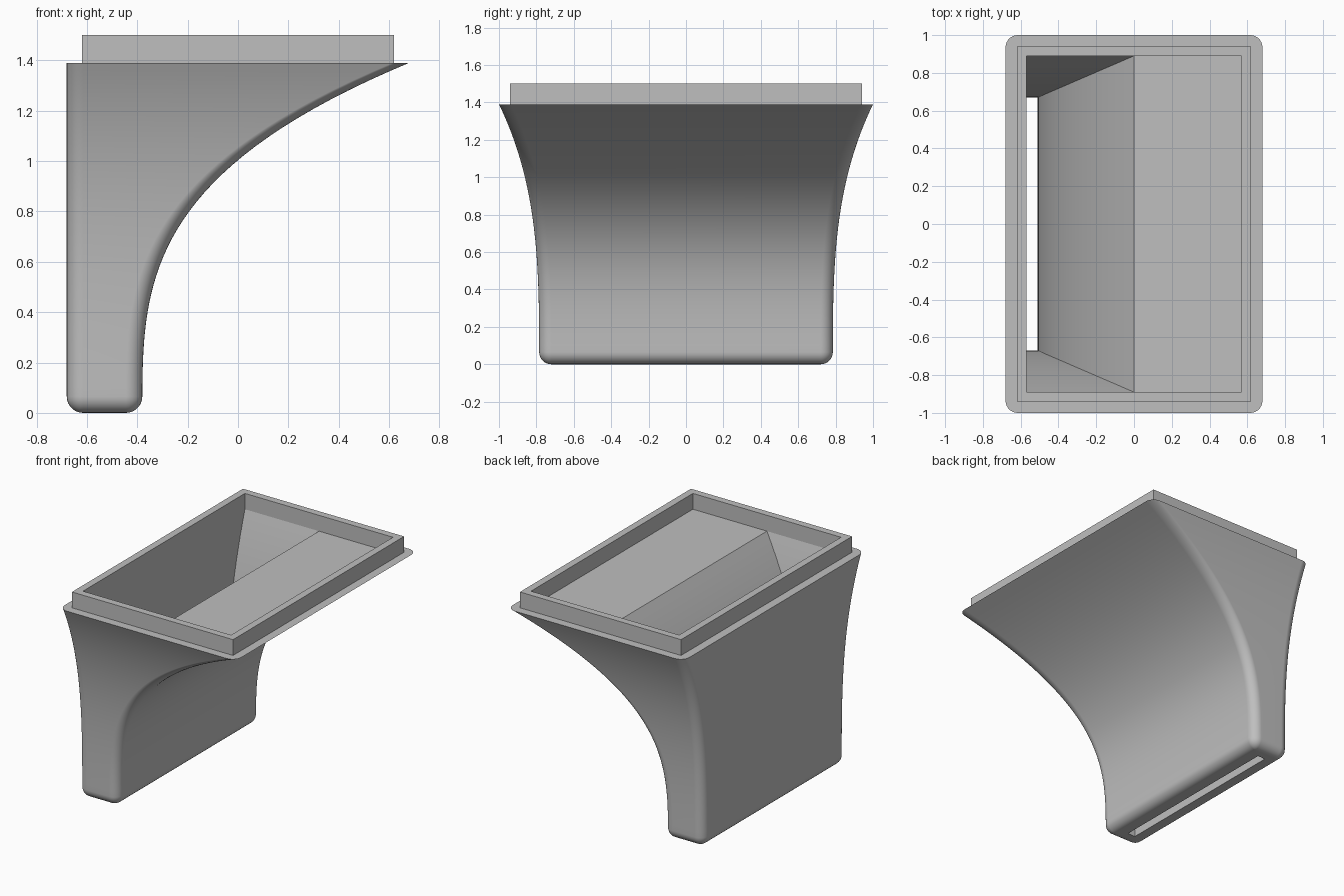
import bpy
import bmesh
import math

cube = bpy.data.objects.get("Cube")
if cube:
    bpy.data.objects.remove(cube)

TOP, RIM, R, SEG = 1.39, 1.5, 0.065, 7

grey = bpy.data.materials.new("plain grey")
grey.use_nodes = True
colour = (0.52, 0.52, 0.52, 1)
grey.diffuse_color = colour
grey.node_tree.nodes["Principled BSDF"].inputs["Base Color"].default_value = colour


def ring(x0, x1, y, z, r=0.0):
    """Rectangle with rounded corners, counter-clockwise from the +x +y corner."""
    pts = []
    corners = [(x1, y, -1, -1), (x0, y, 1, -1), (x0, -y, 1, 1), (x1, -y, -1, 1)]
    for i, (cx, cy, sx, sy) in enumerate(corners):
        for k in range(SEG + 1):
            a = (i + k / SEG) * math.pi / 2
            pts.append((cx + r * (sx + math.cos(a)), cy + r * (sy + math.sin(a)), z))
    return pts


def outer_size(z):
    f = (z / TOP) ** 3.15
    return -0.38 + 1.06 * f, 0.785 + 0.215 * f


rings = []
# Rounded bottom edge
for k in range(SEG):
    a = k / SEG * math.pi / 2
    inset, z = R * (1 - math.sin(a)), R * (1 - math.cos(a))
    x, y = outer_size(z)
    rings.append(ring(-0.68 + inset, x - inset, y - inset, z, max(R - inset, 0.004)))
# Flared outer wall
STEPS = 36
for k in range(STEPS + 1):
    z = R + (TOP - R) * k / STEPS
    x, y = outer_size(z)
    rings.append(ring(-0.68, x, y, z, R))
# Upright collar around the mouth
rings.append(ring(-0.62, 0.62, 0.94, TOP))
rings.append(ring(-0.62, 0.62, 0.94, RIM))
rings.append(ring(-0.57, 0.57, 0.89, RIM))
rings.append(ring(-0.57, 0.57, 0.89, TOP))
# Flat shelf, then the narrowing inner passage down to the slot
for k in range(STEPS + 1):
    t = 1 - k / STEPS
    f = t ** 2.1
    rings.append(ring(-0.57, -0.51 + 0.51 * f, 0.67 + 0.22 * f, TOP * t))

# Skin all rings into one closed shell, sharing coincident vertices
bm = bmesh.new()
found = {}


def vert(p):
    key = tuple(round(c, 5) for c in p)
    if key not in found:
        found[key] = bm.verts.new(p)
    return found[key]


loops = [[vert(p) for p in r] for r in rings]
n = len(loops[0])
for a, b in zip(loops, loops[1:] + loops[:1]):
    for i in range(n):
        j = (i + 1) % n
        corners = list(dict.fromkeys((a[i], a[j], b[j], b[i])))
        if len(corners) > 2:
            face = bm.faces.new(corners)
            if face.calc_area() < 1e-8:
                bm.faces.remove(face)
bm.normal_update()

mesh = bpy.data.meshes.new("flared_duct")
bm.to_mesh(mesh)
bm.free()
mesh.materials.append(grey)
duct = bpy.data.objects.new("flared_duct", mesh)
bpy.context.collection.objects.link(duct)

# Smooth curves, crisp collar and slot edges
bpy.ops.object.select_all(action="DESELECT")
duct.select_set(True)
bpy.context.view_layer.objects.active = duct
bpy.ops.object.shade_smooth_by_angle(angle=math.radians(30))
weighted = duct.modifiers.new("flat_face_normals", "WEIGHTED_NORMAL")
weighted.keep_sharp = True
